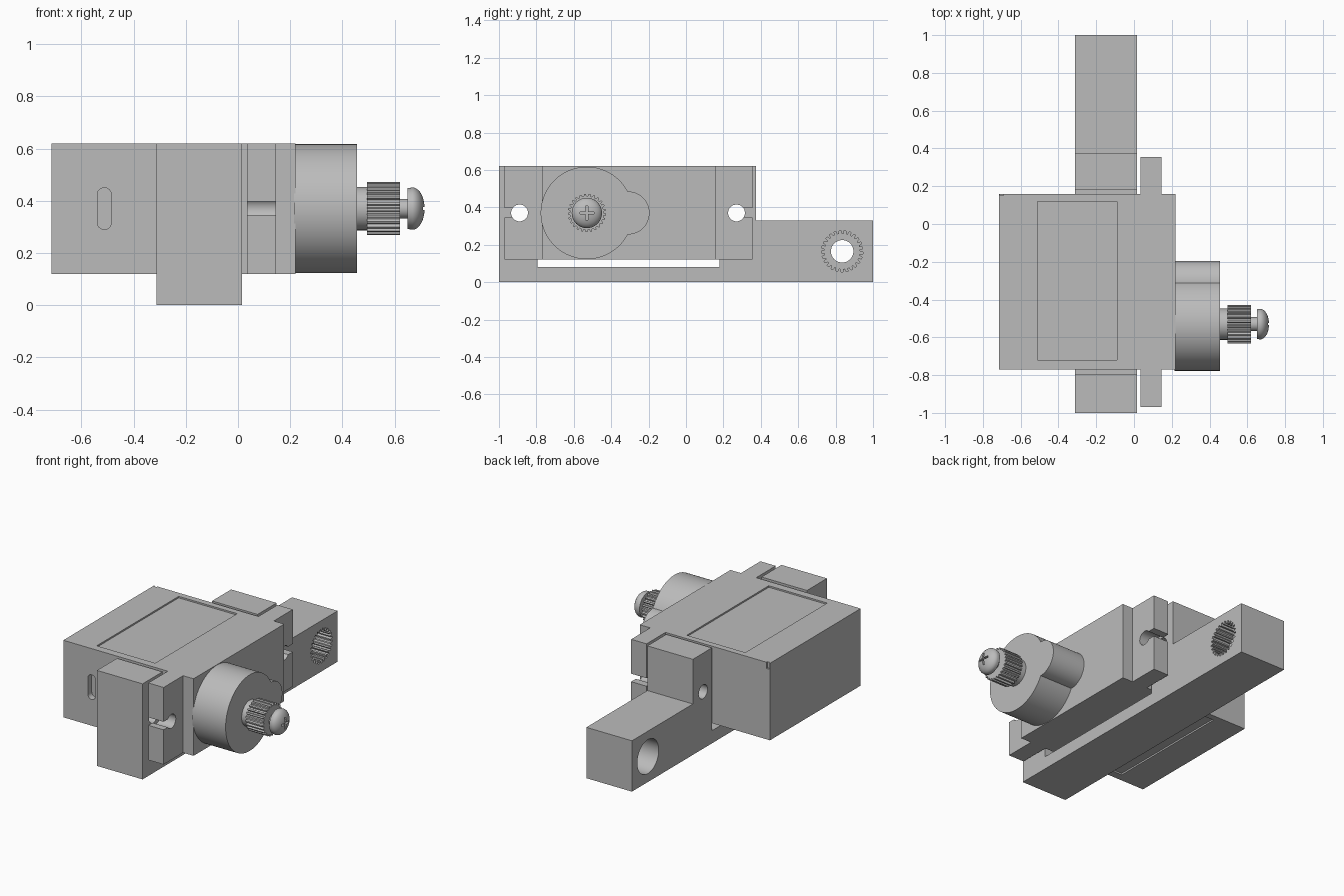
import bpy, bmesh, math
from mathutils import Vector

old = bpy.data.objects.get("Cube")
if old:
    bpy.data.objects.remove(old, do_unlink=True)

grey = bpy.data.materials.new("plain_grey")
grey.use_nodes = True
tone = (0.5, 0.5, 0.5, 1)
grey.diffuse_color = tone
grey.node_tree.nodes["Principled BSDF"].inputs["Base Color"].default_value = tone

AXIS_Z = 0.37      # height of the output shaft and screw holes
SHAFT_Y = -0.53
HOLES_Y = (-0.89, 0.27)


def finish(name, bm):
    bmesh.ops.recalc_face_normals(bm, faces=bm.faces)
    mesh = bpy.data.meshes.new(name)
    bm.to_mesh(mesh)
    bm.free()
    obj = bpy.data.objects.new(name, mesh)
    bpy.context.collection.objects.link(obj)
    mesh.materials.append(grey)
    return obj


def prism(name, profile, x0, x1):
    """Extrude a (y, z) outline along x."""
    bm = bmesh.new()
    face = bm.faces.new([bm.verts.new((x0, y, z)) for y, z in profile])
    moved = bmesh.ops.extrude_face_region(bm, geom=[face])["geom"]
    bmesh.ops.translate(bm, vec=(x1 - x0, 0, 0),
                        verts=[v for v in moved if isinstance(v, bmesh.types.BMVert)])
    return finish(name, bm)


def box(name, x0, x1, y0, y1, z0, z1):
    return prism(name, [(y0, z0), (y1, z0), (y1, z1), (y0, z1)], x0, x1)


def circle(y, z, r, n=64):
    return [(y + r * math.cos(math.tau * i / n), z + r * math.sin(math.tau * i / n))
            for i in range(n)]


def toothed(y, z, root, tip, teeth):
    """Spline outline with trapezoid teeth."""
    points = []
    for i in range(teeth):
        for offset, r in ((0, root), (0.35, root), (0.5, tip), (0.85, tip)):
            a = math.tau * (i + offset) / teeth
            points.append((y + r * math.cos(a), z + r * math.sin(a)))
    return points


def revolve(name, outline, y, z, steps=48):
    """Spin (x, radius) points around a line along x."""
    bm = bmesh.new()
    verts = [bm.verts.new((x, y, z + r)) for x, r in outline]
    edges = [bm.edges.new(pair) for pair in zip(verts, verts[1:])]
    bmesh.ops.spin(bm, geom=verts + edges, cent=(0, y, z), axis=(1, 0, 0),
                   angle=math.tau, steps=steps)
    bmesh.ops.remove_doubles(bm, verts=bm.verts, dist=0.0005)
    return finish(name, bm)


def combine(obj, others, operation="DIFFERENCE"):
    """Apply booleans and discard the helper solids."""
    for other in others:
        mod = obj.modifiers.new("boolean", "BOOLEAN")
        mod.operation, mod.solver, mod.object = operation, "EXACT", other
        bpy.context.view_layer.update()
        graph = bpy.context.evaluated_depsgraph_get()
        mesh = bpy.data.meshes.new_from_object(obj.evaluated_get(graph))
        obj.modifiers.clear()
        obj.data = mesh
        bpy.data.objects.remove(other, do_unlink=True)


def smooth(obj):
    bpy.ops.object.select_all(action="DESELECT")
    obj.select_set(True)
    bpy.context.view_layer.objects.active = obj
    bpy.ops.object.shade_smooth_by_angle(angle=math.radians(30))


# Motor case with shallow label recesses above and below
case = box("motor_case", -0.715, 0.22, -0.77, 0.16, 0.12, 0.62)
cuts = [box("cutter", -0.51, -0.09, -0.72, 0.12, z - 0.01, z + 0.01) for z in (0.12, 0.62)]
# Corner notch at the back
cuts.append(box("cutter", -0.71, -0.69, 0.15, 0.2, 0.58, 0.65))
# Rounded cable slot in the front
bm = bmesh.new()
slot = []
for i in range(26):
    a = math.pi * (i if i < 13 else i - 1) / 12
    slot.append(bm.verts.new((-0.512 + 0.027 * math.cos(a), -0.8,
                              AXIS_Z + (0.053 if i < 13 else -0.053) + 0.027 * math.sin(a))))
face = bm.faces.new(slot)
moved = bmesh.ops.extrude_face_region(bm, geom=[face])["geom"]
bmesh.ops.translate(bm, vec=(0, 0.07, 0),
                    verts=[v for v in moved if isinstance(v, bmesh.types.BMVert)])
cuts.append(finish("cutter", bm))
combine(case, cuts)
smooth(case)

# Mounting ears with open keyhole slots
for label, y0, y1, hole, end in (("front", -0.97, -0.77, HOLES_Y[0], -1.05),
                                 ("rear", 0.16, 0.355, HOLES_Y[1], 0.45)):
    ear = box(label + "_ear", 0.035, 0.145, y0, y1, 0.12, 0.62)
    combine(ear, [prism("cutter", circle(hole, AXIS_Z, 0.045, 40), 0, 0.2),
                  box("cutter", 0, 0.2, min(hole, end), max(hole, end), 0.345, 0.397)])
    smooth(ear)

# Gear housing: large drum joined to a smaller lobe
housing = prism("gear_housing", circle(SHAFT_Y, AXIS_Z, 0.247, 96), 0.215, 0.455)
combine(housing, [prism("lobe", circle(-0.31, AXIS_Z, 0.115), 0.215, 0.455)], "UNION")
smooth(housing)

# Output shaft, spline and screw
smooth(prism("shaft_collar", circle(SHAFT_Y, AXIS_Z, 0.083, 48), 0.45, 0.497))
prism("shaft_spline", toothed(SHAFT_Y, AXIS_Z, 0.09, 0.102, 25), 0.495, 0.62)
smooth(prism("screw_neck", circle(SHAFT_Y, AXIS_Z, 0.037, 32), 0.615, 0.655))
dome = [(0.65, 0), (0.65, 0.078), (0.668, 0.081)]
dome += [(0.668 + 0.047 * math.sin(a), 0.081 * math.cos(a))
         for a in (math.pi / 2 * i / 10 for i in range(1, 11))]
head = revolve("screw_head", dome, SHAFT_Y, AXIS_Z)
long, thin = 0.038, 0.006
cross = [(-long, -thin), (-thin, -thin), (-thin, -long), (thin, -long), (thin, -thin),
         (long, -thin), (long, thin), (thin, thin), (thin, long), (-thin, long),
         (-thin, thin), (-long, thin)]
combine(head, [prism("cutter", [(SHAFT_Y + y, AXIS_Z + z) for y, z in cross], 0.68, 0.75)])
smooth(head)

# Cradle bracket with two posts and a long rear arm
outline = [(-1, 0), (1, 0), (1, 0.33), (0.375, 0.33), (0.375, 0.62), (0.18, 0.62),
           (0.18, 0.082), (-0.795, 0.082), (-0.795, 0.62), (-1, 0.62)]
bracket = prism("bracket", outline, -0.312, 0.015)
arm_y, arm_z = 0.835, 0.165
cuts = [prism("cutter", circle(y, AXIS_Z, 0.045, 40), -0.4, 0.1) for y in HOLES_Y]
cuts += [prism("cutter", circle(arm_y, arm_z, 0.06, 48), -0.4, 0.1),
         prism("cutter", circle(arm_y, arm_z, 0.11), -0.4, -0.17),
         prism("cutter", toothed(arm_y, arm_z, 0.094, 0.111, 25), -0.115, 0.1)]
combine(bracket, cuts)
smooth(bracket)
